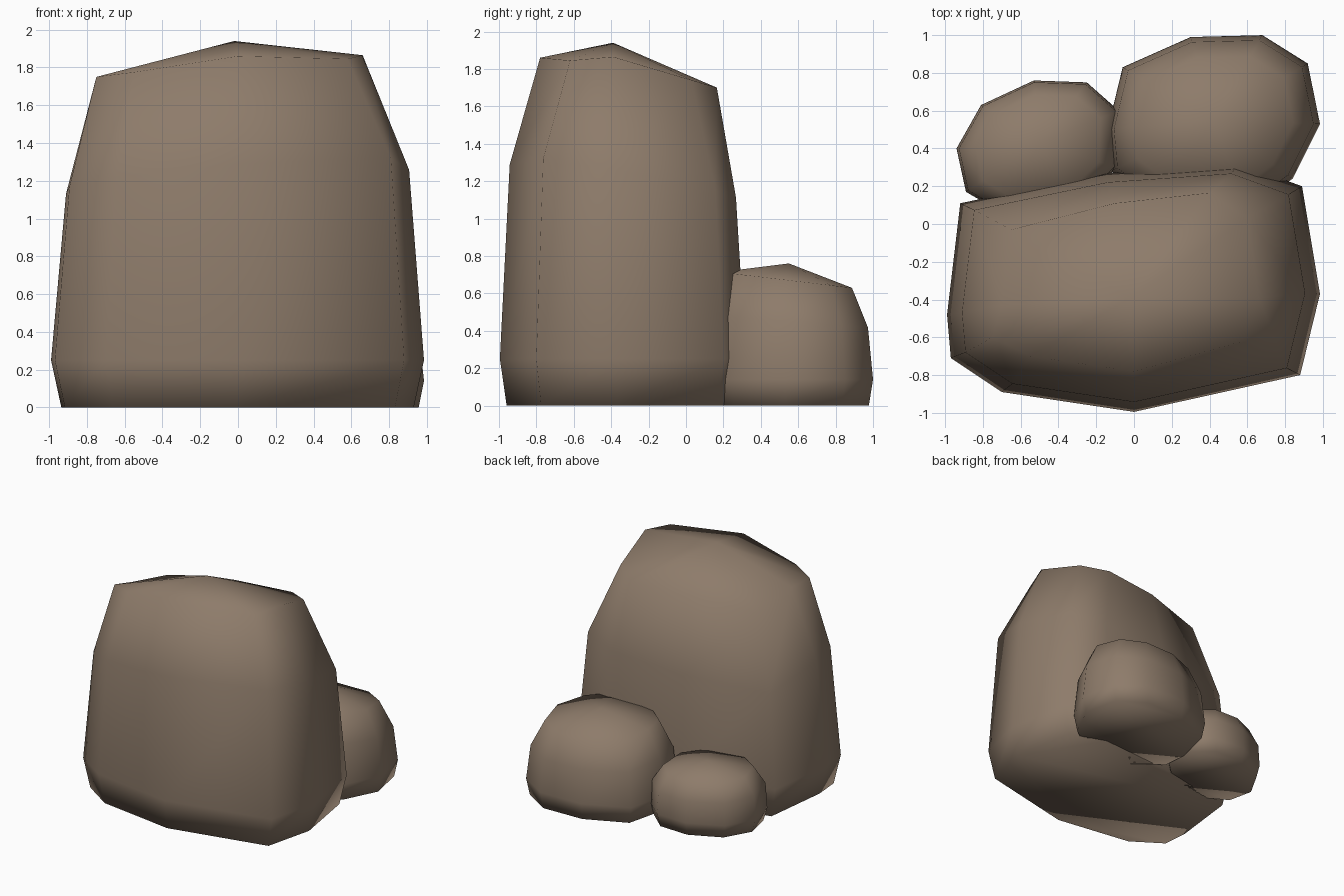
import bpy, bmesh

if "Cube" in bpy.data.objects:
    bpy.data.objects.remove(bpy.data.objects["Cube"])

stone = bpy.data.materials.new("brown stone")
stone.diffuse_color = (0.27, 0.20, 0.145, 1)
stone.use_nodes = True
stone.node_tree.nodes["Principled BSDF"].inputs["Base Color"].default_value = stone.diffuse_color


def rock(name, outline, centre, rings, peak, crown=None):
    """Loft an outline through rings (scale, height, x tilt, y tilt), then an
    optional irregular crown ring, up to a peak."""
    cx, cy = centre
    bm = bmesh.new()
    loops = []
    for s, z, tx, ty in rings:
        loop = []
        for px, py in outline:
            dx, dy = (px - cx) * s, (py - cy) * s
            loop.append(bm.verts.new((cx + dx, cy + dy, z + tx * dx + ty * dy)))
        loops.append(loop)
    if crown:
        loops.append([bm.verts.new(p) for p in crown])
    n = len(outline)
    for a, b in zip(loops, loops[1:]):
        for i in range(n):
            j = (i + 1) % n
            bm.faces.new((a[i], a[j], b[j], b[i]))
    bm.faces.new(loops[0][::-1])
    tip = bm.verts.new(peak)
    top = loops[-1]
    for i in range(n):
        bm.faces.new((top[i], top[(i + 1) % n], tip))
    bmesh.ops.recalc_face_normals(bm, faces=bm.faces)
    for f in bm.faces:
        f.smooth = True
    me = bpy.data.meshes.new(name)
    bm.to_mesh(me)
    bm.free()
    me.materials.append(stone)
    ob = bpy.data.objects.new(name, me)
    bpy.context.collection.objects.link(ob)


# tall boulder at the front
rock("tall_boulder",
     [(-0.92, 0.11), (-0.99, -0.48), (-0.97, -0.71), (-0.70, -0.89), (0, -0.995),
      (0.88, -0.80), (0.985, -0.37), (0.89, 0.20), (0.56, 0.32), (-0.15, 0.27)],
     (0, -0.34),
     [(0.945, 0, 0, 0), (1, 0.25, 0, 0), (0.92, 1.18, 0.08, -0.18)],
     (-0.02, -0.39, 1.94),
     crown=[(-0.65, -0.03, 1.64), (-0.70, -0.43, 1.72), (-0.75, -0.60, 1.75),
            (-0.55, -0.70, 1.775), (0, -0.78, 1.86), (0.58, -0.62, 1.845),
            (0.66, -0.39, 1.865), (0.60, 0.03, 1.74), (0.40, 0.165, 1.70),
            (-0.10, 0.11, 1.69)])

# medium boulder, back right
rock("medium_boulder",
     [(-0.14, 0.50), (-0.12, 0.28), (0.12, 0.10), (0.60, 0.06), (0.84, 0.24),
      (0.985, 0.53), (0.92, 0.85), (0.68, 1.0), (0.30, 0.99), (-0.06, 0.83)],
     (0.42, 0.55),
     [(0.95, 0, 0, 0), (1, 0.14, 0, 0), (0.94, 0.45, 0, -0.08),
      (0.75, 0.67, 0, -0.12)],
     (0.42, 0.55, 0.76))

# small boulder, back left
rock("small_boulder",
     [(-0.94, 0.40), (-0.89, 0.17), (-0.70, 0.06), (-0.30, 0.10), (-0.09, 0.30),
      (-0.08, 0.60), (-0.25, 0.75), (-0.53, 0.76), (-0.81, 0.63)],
     (-0.5, 0.43),
     [(0.93, 0, 0, 0), (1, 0.11, 0, 0), (0.97, 0.31, 0, -0.06),
      (0.77, 0.45, 0, -0.08)],
     (-0.5, 0.43, 0.51))
